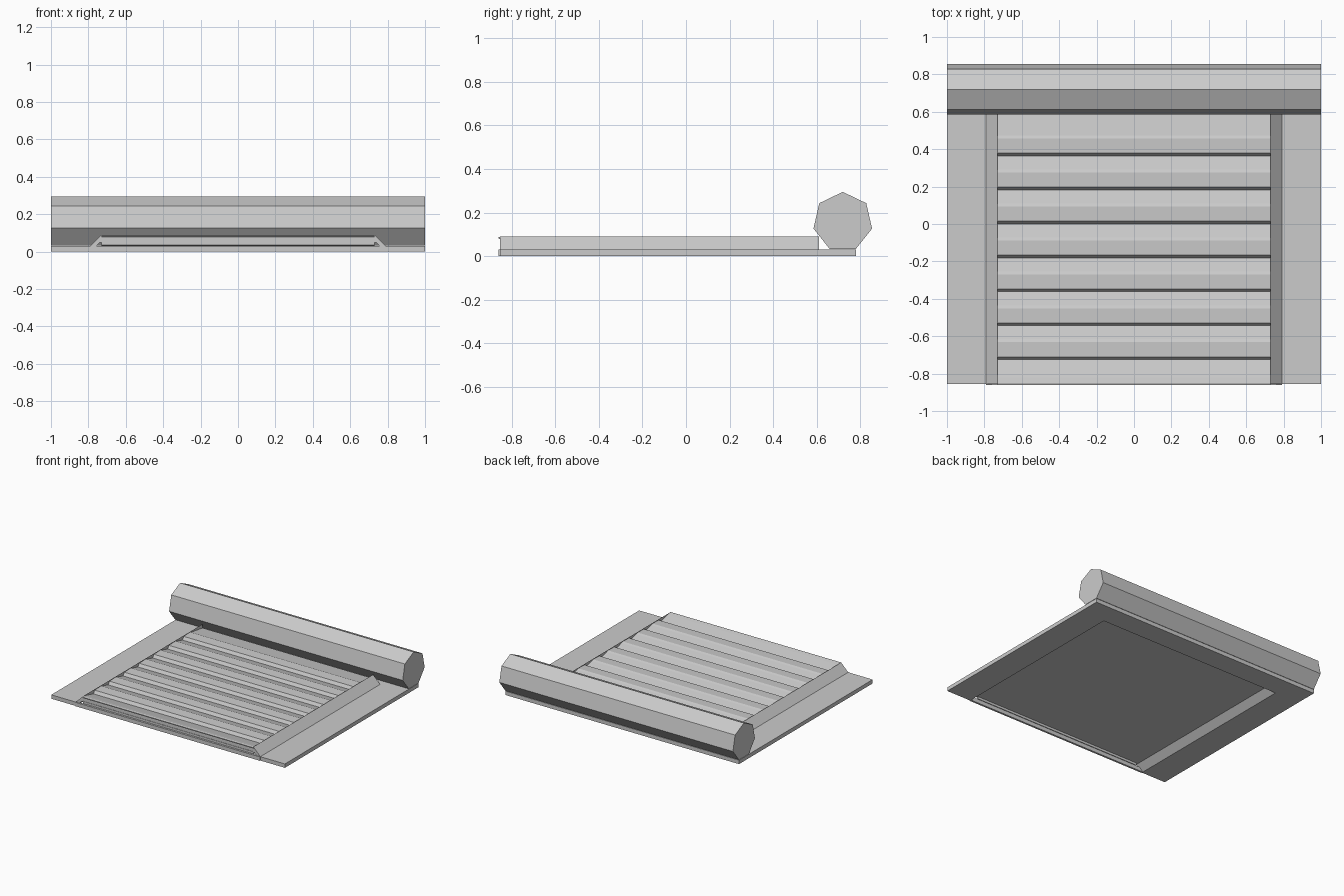
import bpy, bmesh, math
from mathutils import Vector

if "Cube" in bpy.data.objects:
    bpy.data.objects.remove(bpy.data.objects["Cube"])


def extrude(name, pts, axis, start, end):
    """Closed 2D profile swept along x (profile is y,z) or y (profile is x,z)."""
    def place(a, b, t):
        return (t, a, b) if axis == 'x' else (a, t, b)
    bm = bmesh.new()
    face = bm.faces.new([bm.verts.new(place(a, b, start)) for a, b in pts])
    move = Vector((end - start, 0, 0)) if axis == 'x' else Vector((0, end - start, 0))
    new = bmesh.ops.extrude_face_region(bm, geom=[face], use_keep_orig=True)['geom']
    bmesh.ops.translate(bm, vec=move, verts=[v for v in new if isinstance(v, bmesh.types.BMVert)])
    bmesh.ops.recalc_face_normals(bm, faces=bm.faces)
    mesh = bpy.data.meshes.new(name)
    bm.to_mesh(mesh)
    bm.free()
    obj = bpy.data.objects.new(name, mesh)
    bpy.context.collection.objects.link(obj)
    return obj


def mirrored(pts):
    return pts + [(-x, z) for x, z in reversed(pts)]


FRONT, BACK, BUMP_END = -0.86, 0.78, 0.61
INNER, OUTER = 0.73, 0.79

# frame: side flanges, sloped rails and a hollow underside
half = [(0.73, 0.052), (INNER, 0.09), (OUTER, 0.03), (1, 0.03),
        (1, 0), (OUTER, 0), (0.74, 0.048)]
top = [(-x, z) for x, z in reversed(half)]
extrude('frame', half + top, 'y', FRONT + 0.005, BUMP_END)

# strips closing the frame at both ends
extrude('back_strip', [(BUMP_END, 0), (BACK, 0), (BACK, 0.03), (BUMP_END, 0.03)], 'x', -1, 1)
extrude('front_strip', [(FRONT, 0), (FRONT + 0.015, 0), (FRONT + 0.015, 0.03), (FRONT, 0.03)],
        'x', -OUTER, OUTER)

# slatted shutter: front lip, then repeating steps
profile = [(-0.84, 0.03), (-0.852, 0.034), (-0.852, 0.078), (FRONT, 0.08),
           (FRONT, 0.087), (-0.85, 0.09), (-0.82, 0.084)]
period = 0.1815
for i in range(7):
    y = -0.725 + i * period
    profile += [(y, 0.06), (y + 0.015, 0.083), (y + 0.093, 0.086), (y + 0.109, 0.08)]
profile += [(BUMP_END, 0.06), (BUMP_END, 0.05), (-0.84, 0.05)]
extrude('slatted_shutter', profile, 'x', -INNER, INNER)

# seven-sided roll housing
R = 0.138
roll = [(0.72 + R * math.sin(math.tau * i / 7), 0.157 + R * math.cos(math.tau * i / 7))
        for i in range(7)]
extrude('roll_housing', roll, 'x', -1, 1)
